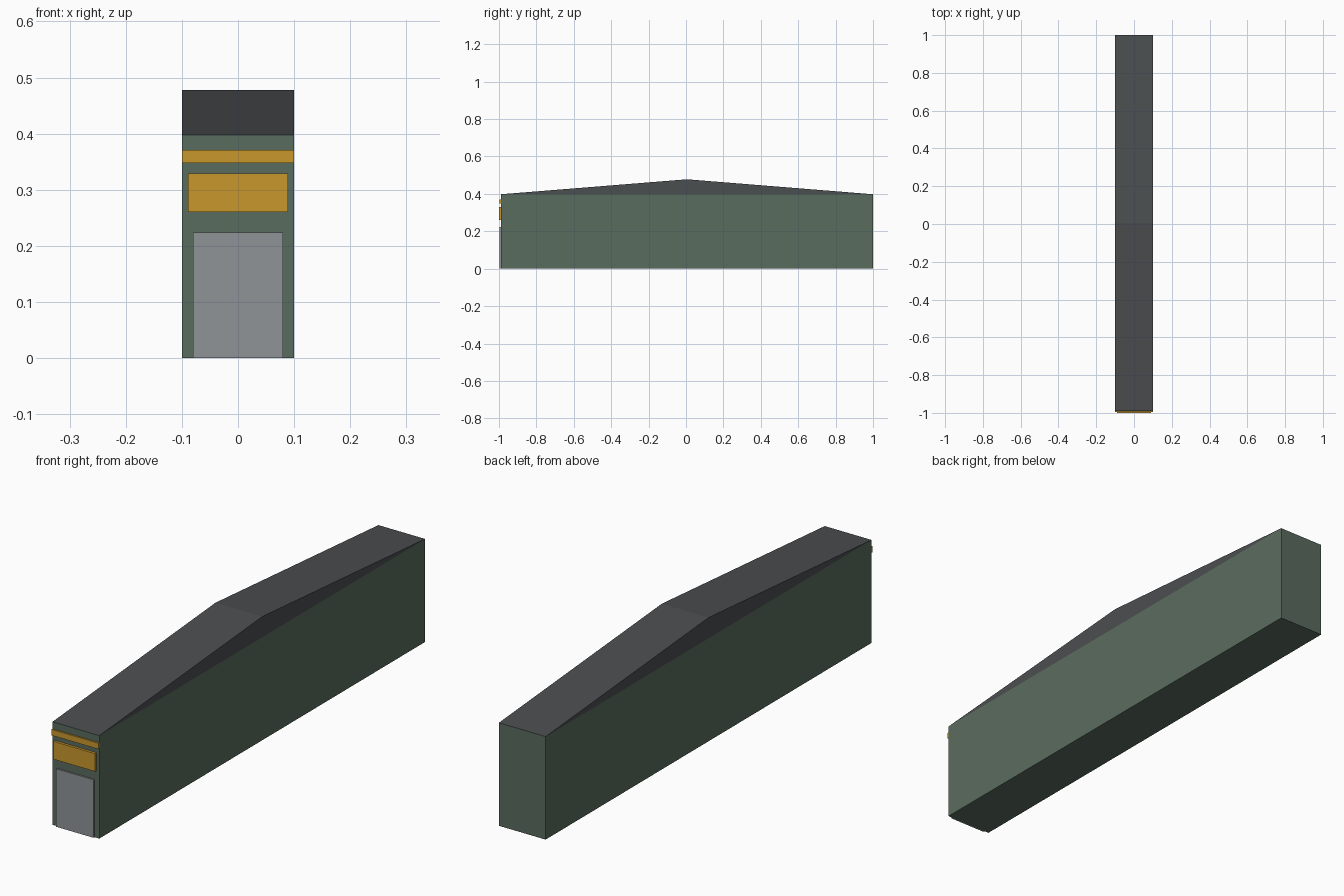
import bpy

if "Cube" in bpy.data.objects:
    bpy.data.objects.remove(bpy.data.objects["Cube"])


def srgb(r, g, b):
    def lin(c):
        c /= 255
        return c / 12.92 if c <= 0.04045 else ((c + 0.055) / 1.055) ** 2.4
    return (lin(r), lin(g), lin(b), 1)


def material(name, *rgb):
    m = bpy.data.materials.new(name)
    m.diffuse_color = srgb(*rgb)
    m.use_nodes = True
    m.node_tree.nodes["Principled BSDF"].inputs["Base Color"].default_value = m.diffuse_color
    return m


green = material("green cladding", 90, 108, 94)
slate = material("dark roof", 75, 78, 80)
amber = material("amber sign", 200, 151, 45)
grey = material("grey door", 143, 148, 151)


def prism(name, profile, half_width, mat):
    """Extrude a (y, z) profile across x."""
    n = len(profile)
    verts = [(x, y, z) for x in (-half_width, half_width) for y, z in profile]
    faces = [tuple(range(n))[::-1], tuple(range(n, 2 * n))]
    faces += [(i, (i + 1) % n, n + (i + 1) % n, n + i) for i in range(n)]
    mesh = bpy.data.meshes.new(name)
    mesh.from_pydata(verts, [], faces)
    mesh.materials.append(mat)
    obj = bpy.data.objects.new(name, mesh)
    bpy.context.collection.objects.link(obj)
    return obj


FRONT, BACK, EAVES, RIDGE = -0.99, 1.0, 0.398, 0.478


def plate(name, half_width, z0, z1, depth, mat):
    """Thin panel fixed to the front wall."""
    y = FRONT - depth
    prism(name, [(y, z0), (FRONT, z0), (FRONT, z1), (y, z1)], half_width, mat)


# Long narrow hall and its shallow gable roof
prism("walls", [(FRONT, 0), (BACK, 0), (BACK, EAVES), (FRONT, EAVES)], 0.1, green)
prism("roof", [(FRONT, EAVES), (BACK, EAVES), (0.005, RIDGE)], 0.1, slate)

# Front wall fittings
plate("door", 0.08, 0, 0.224, 0.006, grey)
plate("sign_board", 0.089, 0.26, 0.329, 0.0099, amber)
plate("fascia_stripe", 0.1, 0.348, 0.371, 0.006, amber)
